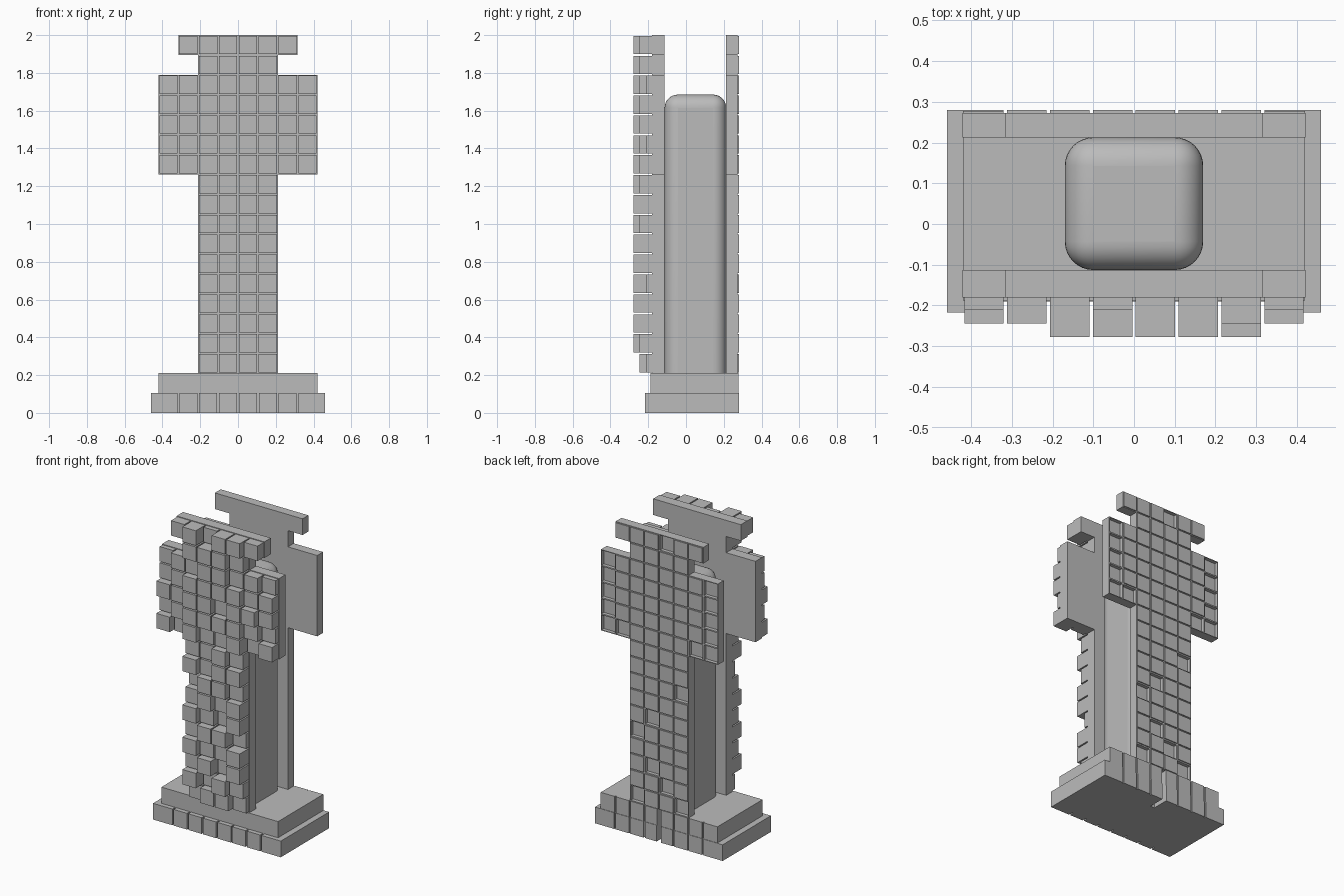
import bpy, bmesh

if "Cube" in bpy.data.objects:
    bpy.data.objects.remove(bpy.data.objects["Cube"])

grey = bpy.data.materials.new("stone grey")
grey.use_nodes = True
GREY = (0.5, 0.5, 0.5, 1)
grey.diffuse_color = GREY
grey.node_tree.nodes["Principled BSDF"].inputs["Base Color"].default_value = GREY

CELL = 2 / 19

# Relief of the sign from the top row down, one digit per block
ROWS = ["231332", "3332",
        "12233221", "12333322", "22332332", "12333321", "21322312",
        "2232", "3233", "1332", "2323", "3213",
        "2331", "3223", "2313", "3132", "1221"]


def finish(name, bm):
    bmesh.ops.recalc_face_normals(bm, faces=bm.faces)
    mesh = bpy.data.meshes.new(name)
    bm.to_mesh(mesh)
    bm.free()
    obj = bpy.data.objects.new(name, mesh)
    obj.data.materials.append(grey)
    bpy.context.collection.objects.link(obj)
    return obj


def panel(name, y_in, y_face, level_to_y):
    """Solid silhouette of cells, each with its own inset block or pocket."""
    bm = bmesh.new()
    cells = []
    verts = {}

    def vert(i, j):
        if (i, j) not in verts:
            verts[i, j] = bm.verts.new((i * CELL, y_face, 2 - j * CELL))
        return verts[i, j]

    for j, row in enumerate(ROWS):
        half = len(row) // 2
        for k, digit in enumerate(row):
            i = k - half
            f = bm.faces.new([vert(*c) for c in ((i, j), (i, j + 1), (i + 1, j + 1), (i + 1, j))])
            cells.append((f, level_to_y(int(digit), i)))
    # close the panel behind the cells
    faces = [f for f, y in cells]
    for f in faces:
        f.normal_update()
    ext = bmesh.ops.extrude_face_region(bm, geom=faces, use_keep_orig=True)
    for v in [g for g in ext["geom"] if isinstance(g, bmesh.types.BMVert)]:
        v.co.y = y_in
    bmesh.ops.recalc_face_normals(bm, faces=bm.faces)
    # blocks
    bmesh.ops.inset_individual(bm, faces=faces, thickness=0.006)
    for f, y in cells:
        top = bmesh.ops.extrude_discrete_faces(bm, faces=[f])["faces"][0]
        for v in top.verts:
            v.co.y = y
    return finish(name, bm)


panel("front_panel", -0.113, -0.18, lambda n, i: (-0.21, -0.245, -0.278)[n - 1])
panel("back_panel", 0.213, 0.273, lambda n, i: 0.25 if n == 1 or i in (-4, 3) else 0.28)


# Base slabs, outlined from above with grooves between the blocks
def slab(name, half, front, back, z, front_groove):
    g = 0.005
    pts = [(-half, front)]
    for i in range(-3, 4):
        x = i * CELL
        if front_groove:
            pts += [(x - g, front), (x - g, front + front_groove),
                    (x + g, front + front_groove), (x + g, front)]
    pts += [(half, front), (half, back)]
    for i in range(3, -4, -1):
        x = i * CELL
        w, d = (0.015, 0.11) if i == 0 else (g, 0.008)
        pts += [(x + w, back), (x + w, back - d), (x - w, back - d), (x - w, back)]
    pts.append((-half, back))
    bm = bmesh.new()
    face = bm.faces.new([bm.verts.new((x, y, z)) for x, y in pts])
    ext = bmesh.ops.extrude_face_region(bm, geom=[face], use_keep_orig=True)
    for v in [e for e in ext["geom"] if isinstance(e, bmesh.types.BMVert)]:
        v.co.z += CELL
    finish(name, bm)


slab("base", 0.46, -0.217, 0.28, 0, 0.027)
slab("base_step", 0.42, -0.188, 0.277, CELL, 0)

# Rounded core between the two panels
bpy.ops.mesh.primitive_cube_add(size=1, location=(0, 0.05, 0.9125))
core = bpy.context.object
core.name = "core"
core.dimensions = (0.34, 0.326, 1.545)
bpy.ops.object.transform_apply(location=False, rotation=False, scale=True)
bevel = core.modifiers.new("rounding", "BEVEL")
bevel.width = 0.07
bevel.segments = 8
# keep the foot square, sunk into the base
bm = bmesh.new()
bm.from_mesh(core.data)
layer = bm.edges.layers.float.new("bevel_weight_edge")
for e in bm.edges:
    if max(v.co.z for v in e.verts) > 0:
        e[layer] = 1
bm.to_mesh(core.data)
bm.free()
bevel.limit_method = 'WEIGHT'
core.data.materials.append(grey)
bpy.ops.object.shade_smooth_by_angle()
